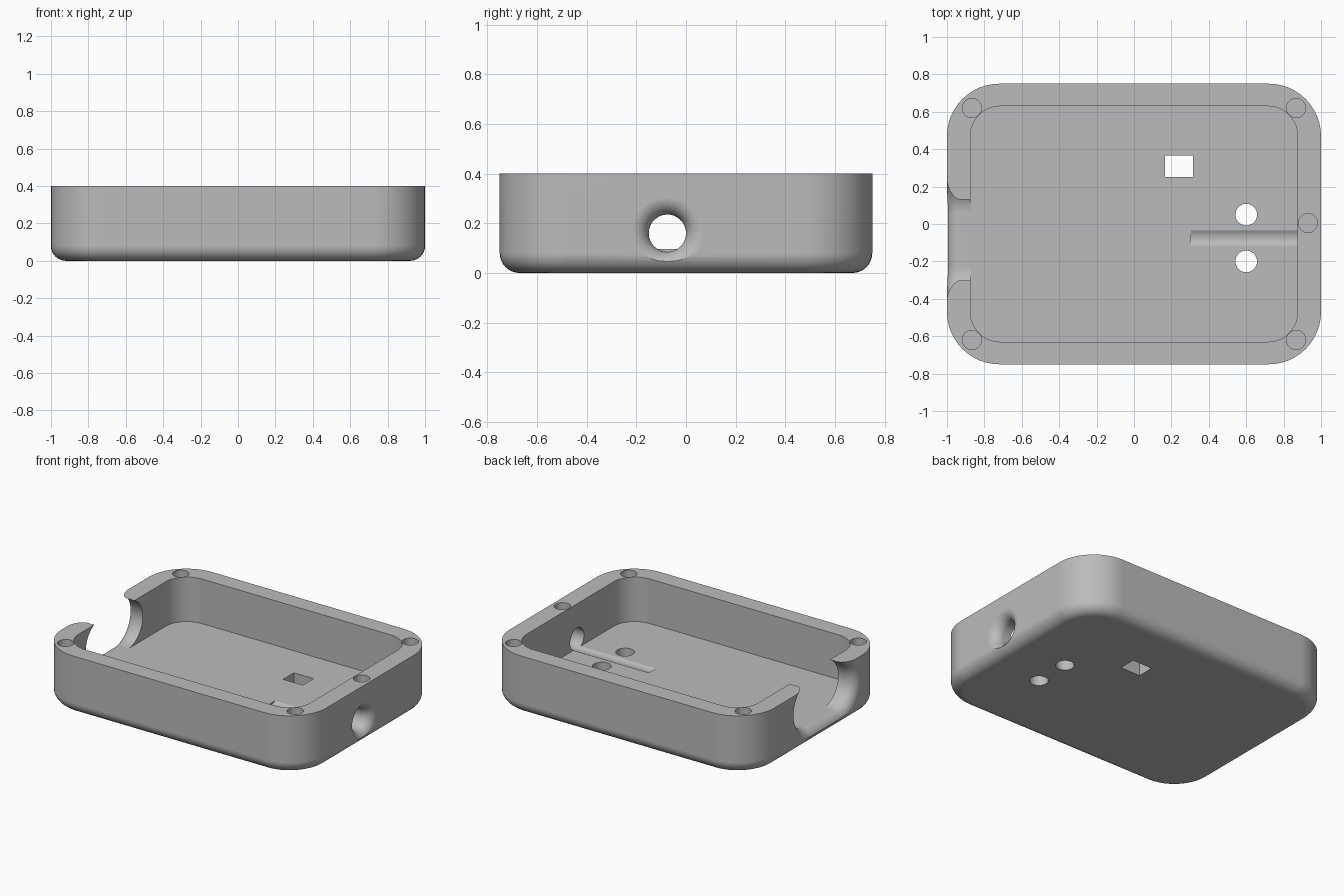
import bpy, bmesh, math
from mathutils import Vector

default = bpy.data.objects.get("Cube")
if default:
    bpy.data.objects.remove(default)

HEIGHT, FLOOR, FLARE = 0.4, 0.096, 0.07

grey = bpy.data.materials.new("plain_grey")
grey.use_nodes = True
colour = (0.5, 0.5, 0.5, 1)
grey.diffuse_color = colour
grey.node_tree.nodes["Principled BSDF"].inputs["Base Color"].default_value = colour


def rounded_ring(hu, hv, r, steps=12):
    """Closed outline of a rounded rectangle, counter-clockwise."""
    pts = []
    for k, (su, sv) in enumerate([(1, 1), (-1, 1), (-1, -1), (1, -1)]):
        for i in range(steps + 1):
            a = (k + i / steps) * math.pi / 2
            pts.append((su * (hu - r) + r * math.cos(a), sv * (hv - r) + r * math.sin(a)))
    return pts


def loft(name, sections, centre=(0, 0), axis="z"):
    """Solid through rounded sections (position, half_u, half_v, radius)."""
    bm = bmesh.new()
    rings = []
    for pos, hu, hv, r in sections:
        ring = []
        for u, v in rounded_ring(hu, hv, r):
            u, v = u + centre[0], v + centre[1]
            ring.append(bm.verts.new(Vector((u, v, pos) if axis == "z" else (pos, u, v))))
        rings.append(ring)
    for low, high in zip(rings, rings[1:]):
        for i in range(len(low)):
            j = (i + 1) % len(low)
            bm.faces.new((low[i], low[j], high[j], high[i]))
    bm.faces.new(rings[0][::-1])
    bm.faces.new(rings[-1])
    bmesh.ops.remove_doubles(bm, verts=bm.verts, dist=1e-5)
    bmesh.ops.recalc_face_normals(bm, faces=bm.faces)
    mesh = bpy.data.meshes.new(name)
    bm.to_mesh(mesh)
    bm.free()
    mesh.materials.append(grey)
    obj = bpy.data.objects.new(name, mesh)
    bpy.context.collection.objects.link(obj)
    return obj


def bore(name, x, y, r, low, high):
    return loft(name, [(low, r, r, r), (high, r, r, r)], (x, y))


def flared_opening(name, side, inner, hy, hz, r, centre):
    """Opening through an end wall that flares out to the outer face."""
    sections = [(side * inner, hy, hz, r)]
    for i in range(11):
        a = i / 10 * math.pi / 2
        grow = FLARE * (1 - math.cos(a))
        sections.append((side * (1 - FLARE + FLARE * math.sin(a)), hy + grow, hz + grow, r + grow))
    sections.append((side * 1.1, hy + FLARE, hz + FLARE, r + FLARE))
    return loft(name, sections, centre, "x")


# Tray body with a rounded bottom edge
edge, corner = 0.08, 0.28
body = []
for i in range(9):
    a = i / 8 * math.pi / 2
    d = edge * (1 - math.sin(a))
    body.append((edge * (1 - math.cos(a)), 1 - d, 0.75 - d, corner - d))
tray = loft("tray", body + [(HEIGHT, 1, 0.75, corner)])

# Main cavity
cutters = [loft("cavity", [(FLOOR, 0.875, 0.63, 0.16), (0.6, 0.875, 0.63, 0.16)])]

# End wall openings: round cable hole with floor groove, and wide slot
cutters.append(flared_opening("cable_hole", 1, 0.305, 0.075, 0.075, 0.075, (-0.075, 0.16)))
cutters.append(flared_opening("wide_slot", -1, 0.8, 0.307, 0.16, 0.16, (-0.085, FLOOR + 0.16)))

# Screw holes in the rim
for x, y in [(sx * 0.867, sy * 0.62) for sx in (-1, 1) for sy in (-1, 1)] + [(0.93, 0.005)]:
    cutters.append(bore("screw_hole", x, y, 0.051, 0.25, 0.6))

# Holes through the floor
for y in (0.05, -0.2):
    cutters.append(bore("floor_hole", 0.6, y, 0.058, -0.1, 0.2))
cutters.append(loft("floor_window", [(-0.1, 0.075, 0.058, 0), (0.2, 0.075, 0.058, 0)], (0.24, 0.308)))

bpy.context.view_layer.objects.active = tray
tray.select_set(True)
for cutter in cutters:
    cutter.hide_render = True
    mod = tray.modifiers.new("cut", "BOOLEAN")
    mod.operation, mod.solver, mod.object = "DIFFERENCE", "EXACT", cutter
    bpy.ops.object.modifier_apply(modifier=mod.name)
    bpy.data.objects.remove(cutter)

# Smooth curves, crisp edges
bpy.ops.object.shade_smooth_by_angle(angle=math.radians(30))
weighted = tray.modifiers.new("clean_normals", "WEIGHTED_NORMAL")
weighted.keep_sharp = True
